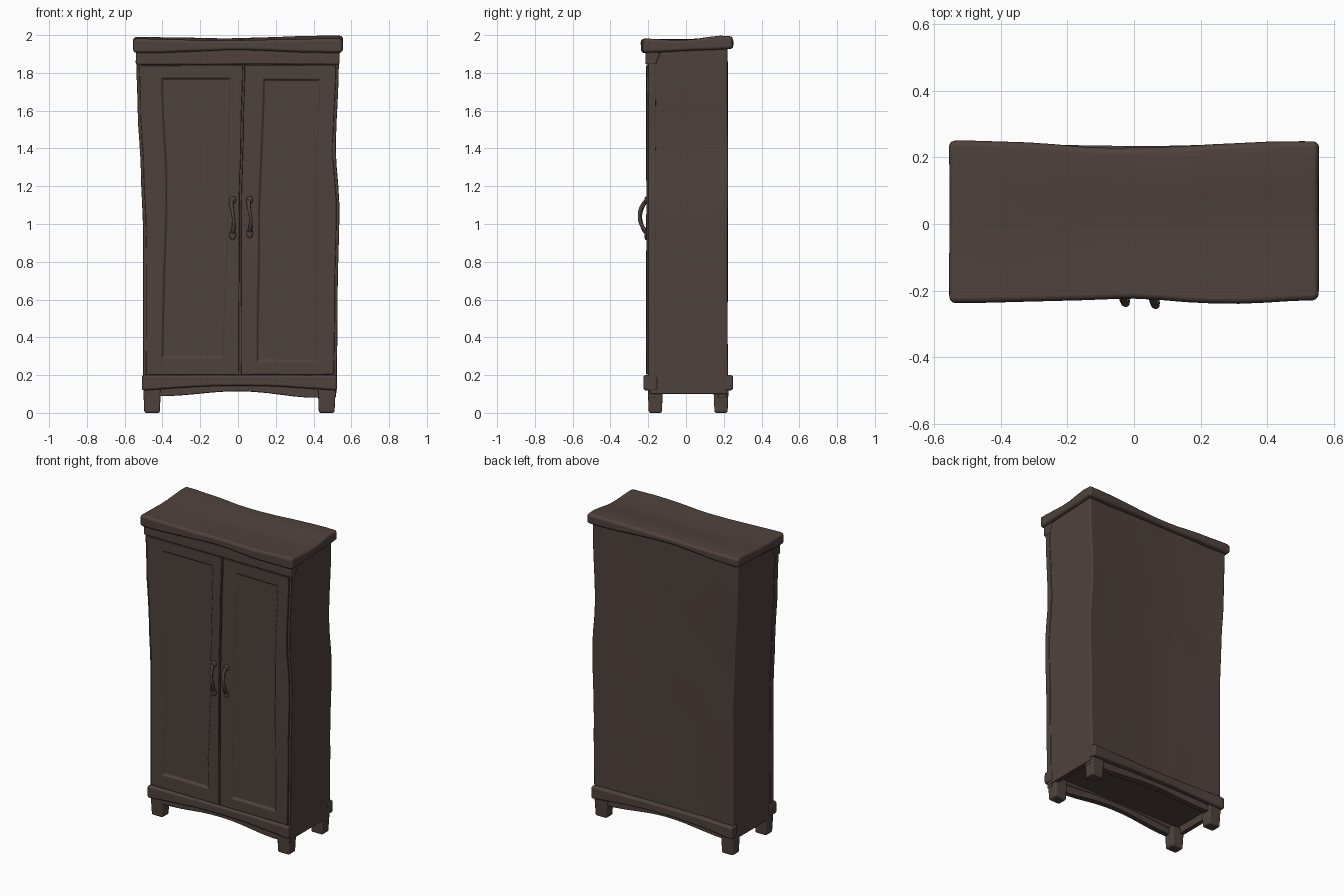
import bpy, bmesh, math
from mathutils import Vector, noise

if "Cube" in bpy.data.objects:
    bpy.data.objects.remove(bpy.data.objects["Cube"])

wood = bpy.data.materials.new("dark brown wood")
wood.diffuse_color = (0.078, 0.054, 0.046, 1)
wood.use_nodes = True
wood.node_tree.nodes["Principled BSDF"].inputs["Base Color"].default_value = wood.diffuse_color


def lerp(a, b, t):
    return a + (b - a) * t


def ease(t, pts):
    """Smooth interpolation through (position, value) pairs."""
    if t <= pts[0][0]:
        return pts[0][1]
    for (a, va), (b, vb) in zip(pts, pts[1:]):
        if t <= b:
            s = (t - a) / (b - a)
            return lerp(va, vb, s * s * (3 - 2 * s))
    return pts[-1][1]


def side_l(z):
    return ease(z, [(0.1, -.50), (0.95, -.50), (1.3, -.512), (1.6, -.528), (1.85, -.535)])


def side_r(z):
    return ease(z, [(0.1, .52), (0.6, .525), (1.1, .534), (1.4, .515), (1.85, .531)])


def block(name, shape, cuts, bevel=0.01, wobble=0.002, panel=None):
    """Subdivided unit box bent by shape(u, v, w); panel picks faces to sink."""
    bm = bmesh.new()
    bmesh.ops.create_cube(bm, size=1)
    bmesh.ops.translate(bm, verts=bm.verts, vec=(.5, .5, .5))
    for axis, n in enumerate(cuts):
        no = Vector((0, 0, 0))
        no[axis] = 1
        for i in range(1, n):
            bmesh.ops.bisect_plane(bm, geom=bm.verts[:] + bm.edges[:] + bm.faces[:],
                                   plane_co=no * (i / n), plane_no=no)
    sunk = [f for f in bm.faces if panel and panel(f.calc_center_median())]
    for v in bm.verts:
        p = Vector(shape(*v.co))
        q = Vector((p.x * 6, p.y * 6, p.z * 3))
        v.co = p + noise.noise_vector(q) * wobble
    bm.normal_update()
    if sunk:
        bmesh.ops.inset_region(bm, faces=sunk, thickness=0.011, depth=-0.012, use_even_offset=True)
    bmesh.ops.recalc_face_normals(bm, faces=bm.faces)
    me = bpy.data.meshes.new(name)
    bm.to_mesh(me)
    bm.free()
    me.materials.append(wood)
    me.shade_smooth()
    ob = bpy.data.objects.new(name, me)
    bpy.context.collection.objects.link(ob)
    mod = ob.modifiers.new("soft edges", 'BEVEL')
    mod.width, mod.segments, mod.limit_method = bevel, 3, 'ANGLE'
    mod.angle_limit = math.radians(35)
    mod.harden_normals = True
    return ob


# Carcass with a slightly hollow, wavy back
def carcass(u, v, w):
    z = lerp(.15, 1.94, w)
    x = lerp(side_l(z), side_r(z), u)
    back = .206 + .016 * (2 * u - 1) ** 2 + .004 * noise.noise(Vector((x * 9, 3, z * 2))) * v
    return x, lerp(-.195, back, v), z


block("carcass", carcass, (14, 5, 20), .01)

# Side skirts that close the space under the carcass
for name, edge, sgn in (("left_skirt", side_l, 1), ("right_skirt", side_r, -1)):
    def skirt(u, v, w):
        e = edge(.15)
        return lerp(min(e, e + .03 * sgn), max(e, e + .03 * sgn), u), lerp(-.19, .215, v), lerp(.1, .17, w)
    block(name, skirt, (1, 4, 1), .004, .001)


# Cornice slab with a sagging, uneven top
def cornice(u, v, w):
    x = lerp(-.555, .555, u)
    front = ease(x, [(-.5, -.236), (0, -.226), (.3, -.24), (.55, -.228)])
    back = ease(x, [(-.47, .25), (0, .228), (.47, .25)])
    y = lerp(front, back, v)
    top = ease(x, [(-.5, 1.982), (-.1, 1.972), (.5, 1.982)])
    top += ease(v, [(0, 0), (.45, -.008), (.88, .014), (1, .01)]) * lerp(.6, 1.2, u)
    low = ease(x, [(-.5, 1.905), (0, 1.918), (.5, 1.905)]) + .022 * v
    return x, y, lerp(low, top, w)


block("cornice", cornice, (14, 7, 1), .018, .003)


# Frieze under the cornice, wrapping a little round the corners
def frieze(u, v, w):
    z = lerp(1.845, 1.93, w)
    x = lerp(side_l(z) - .006, side_r(z) + .006, u)
    return x, lerp(-.214, lerp(-.16, -.125, w), v), z


block("frieze", frieze, (10, 1, 1), .008)

# Front face-frame posts
for name, edge, sgn in (("left_post", side_l, -1), ("right_post", side_r, 1)):
    def post(u, v, w):
        z = lerp(.12, 1.87, w)
        a, b = sorted((edge(z) + .003 * sgn, edge(z) - .03 * sgn))
        return lerp(a, b, u), lerp(-.2, -.16, v), z
    block(name, post, (1, 1, 16), .005, .001)

# Doors: a stile-and-rail slab with a sunk panel
N = 16


def door(name, edges, z_low, z_high):
    def shape(u, v, w):
        k = w * N
        if k <= 1:
            z = lerp(.203, z_low, k)
        elif k >= N - 1:
            z = lerp(z_high, 1.84, k - N + 1)
        else:
            z = lerp(z_low, z_high, (k - 1) / (N - 2))
        i = min(int(u * 3 + 1e-4), 2)
        return lerp(edges[i](z), edges[i + 1](z), u * 3 - i), lerp(-.21, -.18, v), z

    def panel(c):
        return c.y < .01 and 1 / 3 < c.x < 2 / 3 and 1 / N < c.z < 1 - 1 / N
    block(name, shape, (3, 1, N), .004, .002, panel)


def gap(z):
    return ease(z, [(.2, .01), (1.1, .012), (1.5, .022), (1.84, .03)])


door("left_door", (lambda z: side_l(z) + .012,
                   lambda z: ease(z, [(.29, -.405), (1.2, -.385), (1.78, -.408)]),
                   lambda z: ease(z, [(.29, -.072), (1.1, -.048), (1.78, -.038)]),
                   lambda z: gap(z) - .005), .29, 1.775)
door("right_door", (lambda z: gap(z) + .005,
                    lambda z: ease(z, [(.27, .098), (1.0, .106), (1.78, .132)]),
                    lambda z: ease(z, [(.27, .425), (1.2, .42), (1.78, .437)]),
                    lambda z: side_r(z) - .012), .27, 1.768)

# Base rails and arched aprons, front and back
for face, y0, y1, a0, a1, bow in (("front", -.226, -.15, -.2, -.16, .008),
                                  ("back", .19, .25, .17, .215, -.016)):
    def rail(u, v, w):
        x = lerp(-.509, .524, u)
        arch = math.sin(math.pi * u)
        return x, lerp(y0, y1, v) + bow * arch, lerp(.118 + .026 * arch, .2, w)

    def apron(u, v, w):
        x = lerp(-.498, .518, u)
        low = ease(x, [(-.42, .088), (0, .115), (.43, .08)])
        return x, lerp(a0, a1, v) + bow * math.sin(math.pi * u), lerp(low, .17, w)
    block(face + "_base_rail", rail, (14, 1, 1), .013)
    block(face + "_apron", apron, (14, 1, 1), .005)

# Four stubby feet, slightly tapered
for sx, x0, x1 in (("left", -.502, -.408), ("right", .422, .517)):
    for sy, y0, y1 in (("front", -.203, -.122), ("back", .145, .226)):
        def foot(u, v, w):
            t = .006 * (1 - w)
            return lerp(x0 + t, x1 - t, u), lerp(y0 + t, y1 - t, v), .14 * w
        block(f"{sy}_{sx}_foot", foot, (1, 1, 2), .01, 0)

# Bowed door handles with swollen ends
for name, x, z0, z1, depth in (("left_handle", -.028, .95, 1.125, .034), ("right_handle", .062, .96, 1.125, .04)):
    cu = bpy.data.curves.new(name, 'CURVE')
    cu.dimensions, cu.bevel_depth, cu.bevel_resolution, cu.use_fill_caps = '3D', .010, 3, True
    sp = cu.splines.new('POLY')
    sp.points.add(14)
    for i, p in enumerate(sp.points):
        t = i / 14
        p.co = (x + .006 * math.sin(t * 5), -.207 - depth * math.sin(math.pi * t) ** .7, lerp(z0, z1, t), 1)
        p.radius = .85 + .3 * abs(2 * t - 1)
    sp.use_smooth = True
    cu.materials.append(wood)
    bpy.context.collection.objects.link(bpy.data.objects.new(name, cu))
    for end, z, h in (("lower", z0 - .008, .028), ("upper", z1 + .002, .02)):
        bpy.ops.mesh.primitive_uv_sphere_add(segments=16, ring_count=10, radius=1, location=(x, -.21, z))
        ob = bpy.context.object
        ob.name = f"{name}_{end}_mount"
        ob.scale = (.017, .011, h)
        ob.data.materials.append(wood)
        ob.data.shade_smooth()
